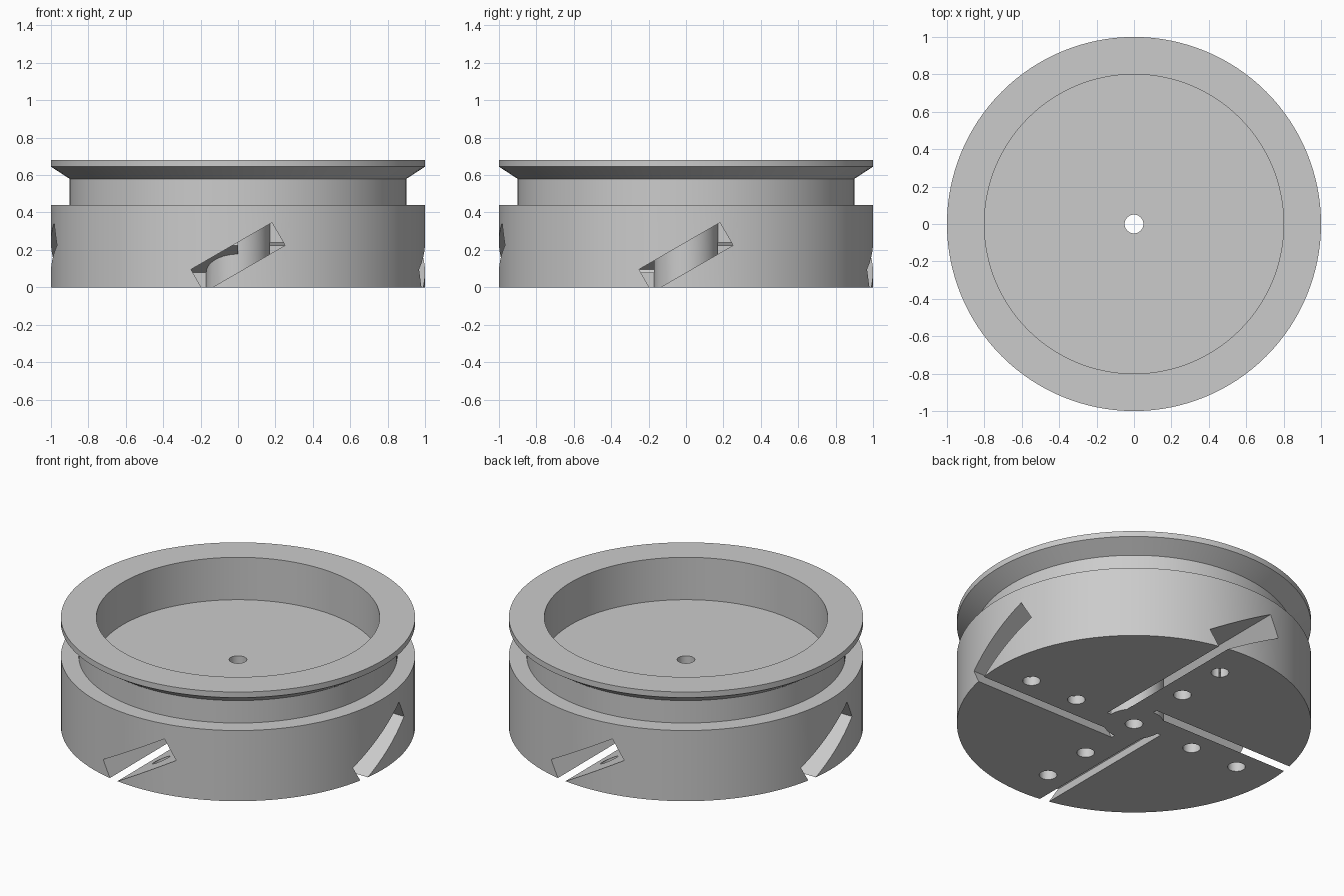
import bpy, bmesh, math
from mathutils import Matrix, Vector

cube = bpy.data.objects.get("Cube")
if cube:
    bpy.data.objects.remove(cube, do_unlink=True)

SEGMENTS = 128
HUB_RADIUS = 0.17


def make_object(name, bm):
    bmesh.ops.recalc_face_normals(bm, faces=bm.faces)
    mesh = bpy.data.meshes.new(name)
    bm.to_mesh(mesh)
    bm.free()
    obj = bpy.data.objects.new(name, mesh)
    bpy.context.collection.objects.link(obj)
    return obj


def lathe(name, profile):
    bm = bmesh.new()
    verts = [bm.verts.new((r, 0, z)) for r, z in profile]
    edges = [bm.edges.new((a, b)) for a, b in zip(verts, verts[1:] + verts[:1])]
    bmesh.ops.spin(bm, geom=verts + edges, cent=(0, 0, 0), axis=(0, 0, 1),
                   angle=math.tau, steps=SEGMENTS, use_duplicate=False)
    bmesh.ops.remove_doubles(bm, verts=bm.verts, dist=1e-5)
    return make_object(name, bm)


def cylinder(name, radius, low, high, x=0, y=0, segments=32):
    bm = bmesh.new()
    bmesh.ops.create_cone(bm, cap_ends=True, segments=segments, radius1=radius,
                          radius2=radius, depth=high - low,
                          matrix=Matrix.Translation((x, y, (low + high) / 2)))
    return make_object(name, bm)


def slot_box(name, turn):
    # Tilted slab running from the axis out past the front rim
    bm = bmesh.new()
    place = (Matrix.Rotation(turn, 4, 'Z') @ Matrix.Translation((0, -0.55, 0.16))
             @ Matrix.Rotation(math.radians(-30), 4, 'Y')
             @ Matrix.Diagonal(Vector((0.5, 1.1, 0.14, 1))))
    bmesh.ops.create_cube(bm, size=1, matrix=place)
    return make_object(name, bm)


def subtract(obj, cutter):
    mod = obj.modifiers.new("cut", 'BOOLEAN')
    mod.operation = 'DIFFERENCE'
    mod.solver = 'EXACT'
    mod.object = cutter
    cutter.hide_render = True


def bake(obj):
    graph = bpy.context.evaluated_depsgraph_get()
    mesh = bpy.data.meshes.new_from_object(obj.evaluated_get(graph))
    obj.modifiers.clear()
    obj.data = mesh


# Turned body: drum, groove, flared rim, dished top and central bore
body = lathe("grooved_drum", [
    (0.05, 0), (1, 0), (1, 0.44), (0.9, 0.44), (0.9, 0.58), (1, 0.645),
    (1, 0.68), (0.8, 0.68), (0.8, 0.416), (0.05, 0.416)])

# Four slanted slots around a solid round hub
hub = cylinder("hub_helper", HUB_RADIUS, -0.2, 0.6, segments=64)
cutters = []
for i in range(4):
    turn = i * math.pi / 2
    slot = slot_box("slot_cutter", turn)
    subtract(slot, hub)
    bake(slot)
    cutters.append(slot)
    # Screw holes from the underside into each slot
    for r in (0.425, 0.755):
        cutters.append(cylinder("screw_hole_cutter", 0.05, -0.1, 0.16,
                                r * math.sin(turn), -r * math.cos(turn)))
for cutter in cutters:
    subtract(body, cutter)
bake(body)
for helper in cutters + [hub]:
    bpy.data.objects.remove(helper, do_unlink=True)

# Single grey material
grey = bpy.data.materials.new("light_grey")
grey.use_nodes = True
colour = (0.6, 0.6, 0.6, 1)
grey.diffuse_color = colour
grey.node_tree.nodes["Principled BSDF"].inputs["Base Color"].default_value = colour
body.data.materials.clear()
body.data.materials.append(grey)

bpy.ops.object.select_all(action='DESELECT')
body.select_set(True)
bpy.context.view_layer.objects.active = body
bpy.ops.object.shade_smooth_by_angle(angle=math.radians(25))
